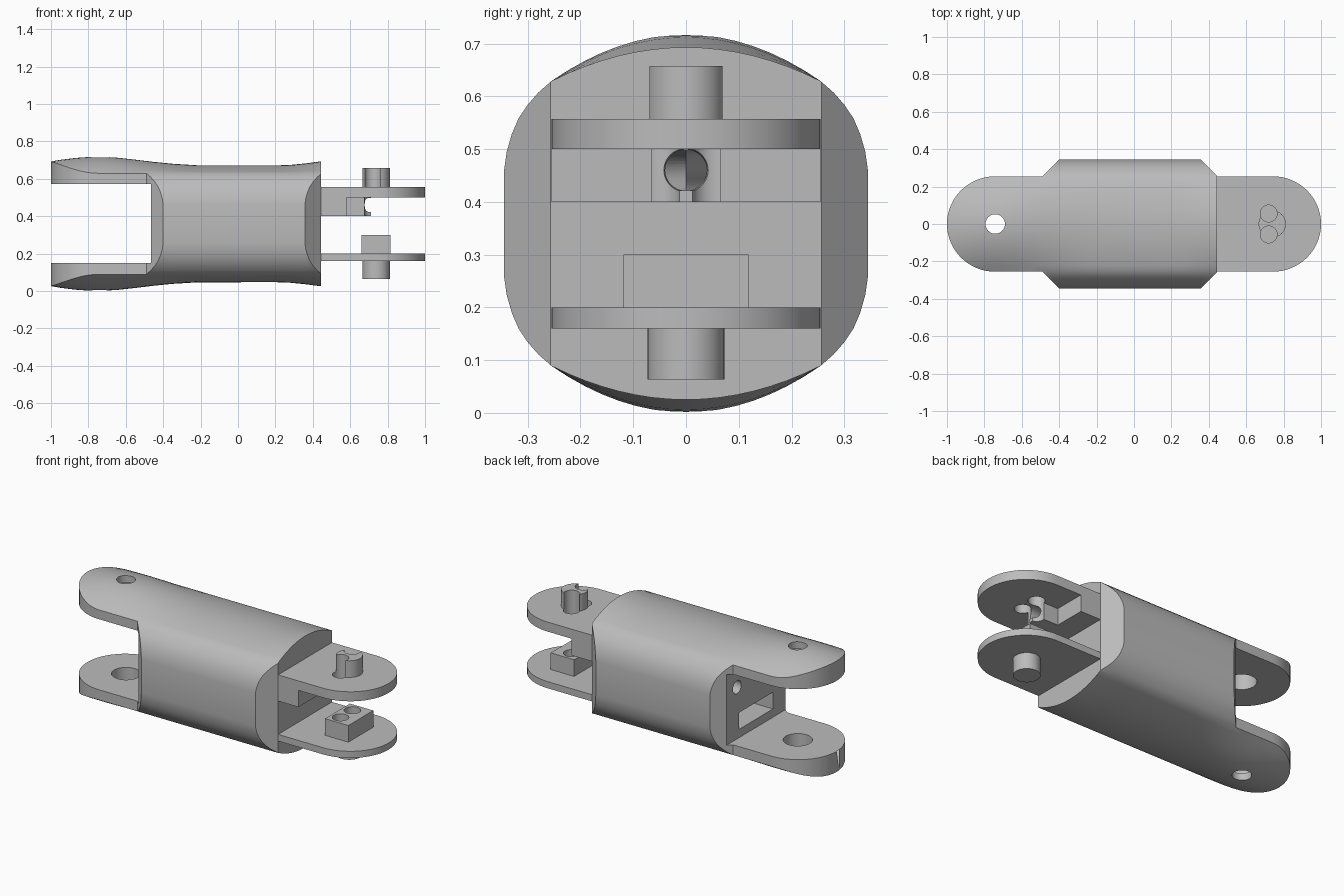
import bpy, bmesh, math
from mathutils import Vector

cube = bpy.data.objects.get("Cube")
if cube:
    bpy.data.objects.remove(cube, do_unlink=True)

MID = 0.359            # height of the symmetry plane
HALF = 0.255           # half width of the hinge plates
PIVOT = 0.742          # hinge distance from the centre

grey = bpy.data.materials.new("plain grey")
grey.use_nodes = True
grey.diffuse_color = (0.5, 0.5, 0.5, 1)
grey.node_tree.nodes["Principled BSDF"].inputs["Base Color"].default_value = (0.5, 0.5, 0.5, 1)


def finish(name, bm):
    bmesh.ops.recalc_face_normals(bm, faces=bm.faces)
    mesh = bpy.data.meshes.new(name)
    bm.to_mesh(mesh)
    bm.free()
    obj = bpy.data.objects.new(name, mesh)
    bpy.context.collection.objects.link(obj)
    mesh.materials.append(grey)
    return obj


def prism(name, outline, z0, z1):
    bm = bmesh.new()
    face = bm.faces.new([bm.verts.new((x, y, z0)) for x, y in outline])
    new = bmesh.ops.extrude_face_region(bm, geom=[face])["geom"]
    bmesh.ops.translate(bm, vec=(0, 0, z1 - z0),
                        verts=[v for v in new if isinstance(v, bmesh.types.BMVert)])
    return finish(name, bm)


def box(name, x0, x1, w, z0, z1):
    return prism(name, [(x0, -w), (x1, -w), (x1, w), (x0, w)], z0, z1)


def rod(name, a, b, r):
    a, b = Vector(a), Vector(b)
    bm = bmesh.new()
    bmesh.ops.create_cone(bm, cap_ends=True, segments=40, radius1=r, radius2=r, depth=(b - a).length)
    turn = (b - a).to_track_quat("Z", "Y").to_matrix()
    bmesh.ops.rotate(bm, cent=(0, 0, 0), matrix=turn, verts=bm.verts)
    bmesh.ops.translate(bm, vec=(a + b) / 2, verts=bm.verts)
    return finish(name, bm)


def activate(obj):
    bpy.ops.object.select_all(action="DESELECT")
    obj.select_set(True)
    bpy.context.view_layer.objects.active = obj


def combine(obj, others, operation="DIFFERENCE"):
    activate(obj)
    for other in others:
        mod = obj.modifiers.new("cut", "BOOLEAN")
        mod.object, mod.operation, mod.solver = other, operation, "EXACT"
        bpy.ops.object.modifier_apply(modifier=mod.name)


def half_round(cx, sign):
    # semicircle about the hinge axis, in order of increasing angle
    start = -math.pi / 2 if sign > 0 else math.pi / 2
    r = 1 - abs(cx)
    return [(cx + r * math.cos(start + math.pi * i / 32),
             HALF * math.sin(start + math.pi * i / 32)) for i in range(33)]


# Lofted body: crown height varies along the length
crown = [(-1.03, 0.328), (-0.95, 0.342), (-0.87, 0.352), (-0.8, 0.357), (-0.72, 0.358),
         (-0.64, 0.353), (-0.55, 0.343), (-0.45, 0.331), (-0.35, 0.321), (-0.22, 0.313),
         (0.2, 0.312), (0.28, 0.315), (0.36, 0.323), (0.445, 0.334)]
corner = [(0.345, 0.10), (0.34, 0.135), (0.33, 0.17), (0.317, 0.20), (0.30, 0.225), (0.28, 0.248)]


def section(h):
    top = [(HALF * (1 - i / 8), 0.27 + (h - 0.27) * (1 - (1 - i / 8) ** 2)) for i in range(17)]
    upper = corner + top + [(-y, z) for y, z in reversed(corner)]
    return upper + [(-y, -z) for y, z in upper]


bm = bmesh.new()
rings = [[bm.verts.new((x, y, MID + z)) for y, z in section(h)] for x, h in crown]
n = len(rings[0])
for a, b in zip(rings, rings[1:]):
    for i in range(n):
        bm.faces.new((a[i], a[(i + 1) % n], b[(i + 1) % n], b[i]))
bm.faces.new(rings[0])
bm.faces.new(rings[-1])
body = finish("body", bm)

# Plan outline trims the loft: round fork tip and chamfered shoulders
plan = half_round(-PIVOT, -1) + [(-0.49, -HALF), (-0.398, -0.347), (0.355, -0.347), (0.447, -HALF),
                                 (0.447, HALF), (0.355, 0.347), (-0.398, 0.347), (-0.49, HALF)]
trim = prism("plan_trim", plan, -0.2, 1)
combine(body, [trim], "INTERSECT")

# Cutters: fork gap, stepped hinge holes, strap pocket, cable tunnels and holes
gap = box("fork_gap", -1.2, -0.465, 0.5, 0.15, 0.573)
hinge = rod("hinge_hole", (-PIVOT, 0, -0.3), (-PIVOT, 0, 1), 0.052)
bore = rod("hinge_counterbore", (-PIVOT, 0, 0.045), (-PIVOT, 0, 0.673), 0.08)
pocket = box("strap_pocket", -0.6, 0.3, 0.16, 0.2, 0.3)
tunnels, cable_holes = [], []
for s in (1, -1):
    a, b = Vector((-0.465, 0.18 * s, 0.46)), Vector((0.6, 0.01 * s, 0.46))
    tunnels.append(rod("cable_tunnel", a - (b - a) * 0.1, b + (b - a) * 0.13, 0.039))
    cable_holes.append(rod("cable_hole", (0.72, 0.056 * s, 0.22), (0.72, 0.056 * s, 0.8), 0.045))
combine(body, [gap, hinge, bore, pocket] + tunnels)

# Hinge plates with pins
plate = half_round(PIVOT, 1) + [(0.44, HALF), (0.44, -HALF)]
upper_plate = prism("upper_plate", plate, 0.5, 0.557)
lower_plate = prism("lower_plate", plate, 0.16, 0.2)
upper_pin = rod("upper_pin", (PIVOT - 0.003, 0, 0.53), (PIVOT - 0.003, 0, 0.657), 0.073)
lower_pin = rod("lower_pin", (PIVOT - 0.003, 0, 0.063), (PIVOT - 0.003, 0, 0.18), 0.073)
combine(upper_plate, [upper_pin], "UNION")
combine(lower_plate, [lower_pin], "UNION")
combine(upper_plate, cable_holes)

# Web under the upper plate, cable guide and drilled anchor block
web = box("web", 0.44, 0.58, HALF, 0.4, 0.5)
guide = box("cable_guide", 0.575, 0.71, 0.065, 0.4, 0.5)
combine(web, [guide], "UNION")
combine(web, tunnels + cable_holes)
block = box("anchor_block", 0.66, 0.815, 0.118, 0.195, 0.3)
combine(block, cable_holes)

for helper in [trim, gap, hinge, bore, pocket, upper_pin, lower_pin, guide] + tunnels + cable_holes:
    bpy.data.objects.remove(helper, do_unlink=True)

for obj in (body, upper_plate, lower_plate, web, block):
    activate(obj)
    bpy.ops.object.shade_smooth_by_angle(angle=math.radians(25))
